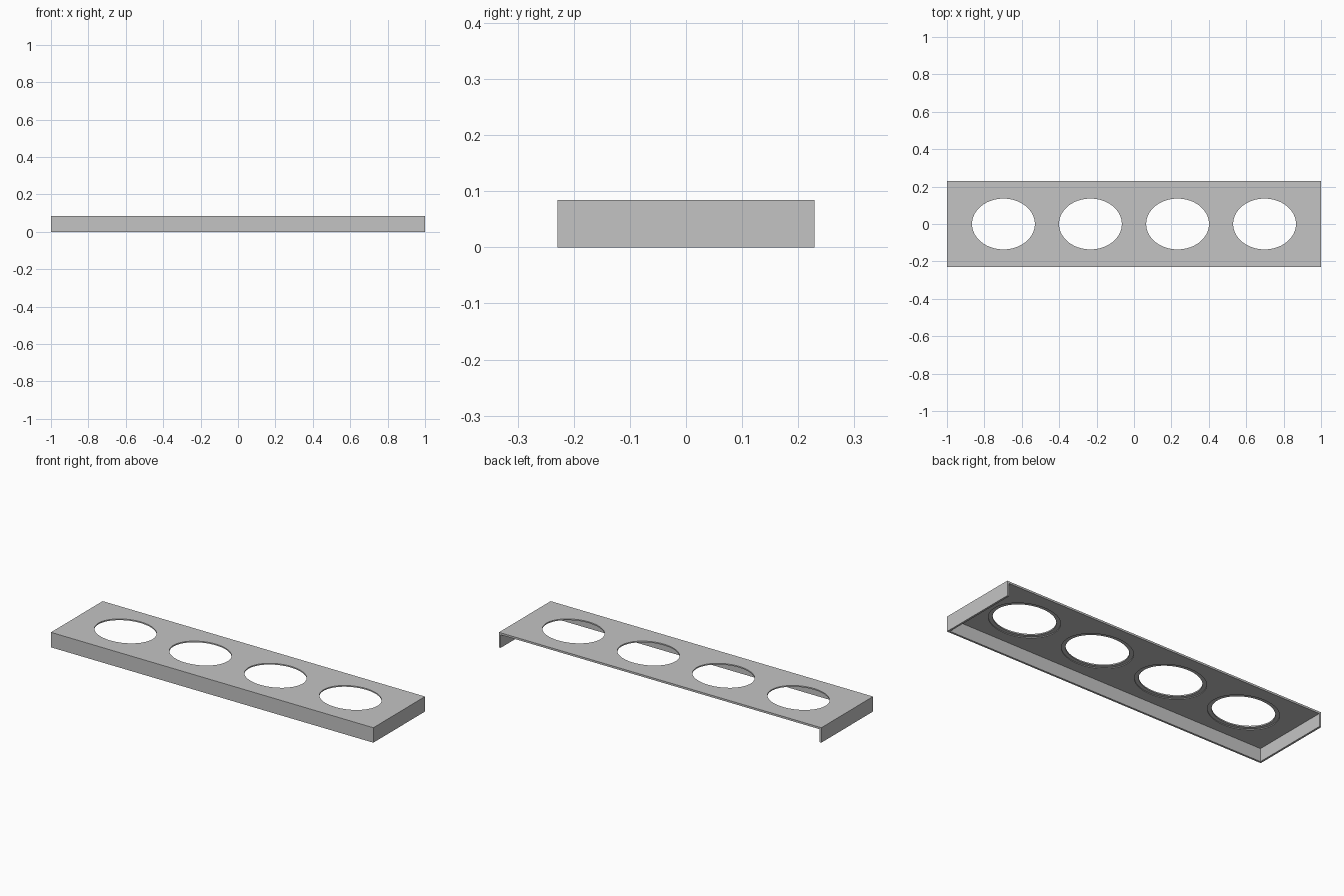
import bpy, math

if "Cube" in bpy.data.objects:
    bpy.data.objects.remove(bpy.data.objects["Cube"])

L, W, H = 2.0, 0.458, 0.084    # overall size
T = 0.011                      # sheet thickness
RECESS = 0.004                 # depth of the seat around each hole

grey = bpy.data.materials.new("light grey")
grey.diffuse_color = (0.55, 0.55, 0.55, 1)
grey.use_nodes = True
grey.node_tree.nodes["Principled BSDF"].inputs["Base Color"].default_value = grey.diffuse_color


def box(name, x0, x1, y0, y1, z0, z1):
    bpy.ops.mesh.primitive_cube_add(
        size=1, location=((x0 + x1) / 2, (y0 + y1) / 2, (z0 + z1) / 2))
    ob = bpy.context.object
    ob.name = name
    ob.scale = (x1 - x0, y1 - y0, z1 - z0)
    bpy.ops.object.transform_apply(location=True, rotation=False, scale=True)
    return ob


def oval(name, x, rx, ry, z0, z1):
    bpy.ops.mesh.primitive_cylinder_add(
        vertices=64, radius=1, depth=1, location=(x, 0, (z0 + z1) / 2))
    ob = bpy.context.object
    ob.name = name
    ob.scale = (rx, ry, z1 - z0)
    bpy.ops.object.transform_apply(location=True, rotation=False, scale=True)
    return ob


def cut(target, cutter):
    mod = target.modifiers.new(cutter.name, 'BOOLEAN')
    mod.operation = 'DIFFERENCE'
    mod.solver = 'EXACT'
    mod.object = cutter
    bpy.context.view_layer.objects.active = target
    bpy.ops.object.modifier_apply(modifier=mod.name)
    bpy.data.objects.remove(cutter)


# Shelf panel: top sheet with front and side flanges, open at back and bottom
panel = box("shelf_panel", -L / 2, L / 2, -W / 2, W / 2, 0, H)
panel.data.materials.append(grey)
cut(panel, box("hollow", -L / 2 + T, L / 2 - T, -W / 2 + T, W, -0.1, H - T))

# Four oval holes, each with a shallow wider seat on the underside
for x in (-0.698, -0.233, 0.233, 0.698):
    cut(panel, oval("seat_cutter", x, 0.19, 0.156, H - T - 0.02, H - T + RECESS))
    cut(panel, oval("hole_cutter", x, 0.168, 0.136, H - 0.05, H + 0.05))

# Smooth hole walls, crisp edges
bpy.ops.object.select_all(action='DESELECT')
panel.select_set(True)
bpy.context.view_layer.objects.active = panel
bpy.ops.object.shade_smooth_by_angle(angle=math.radians(30))
